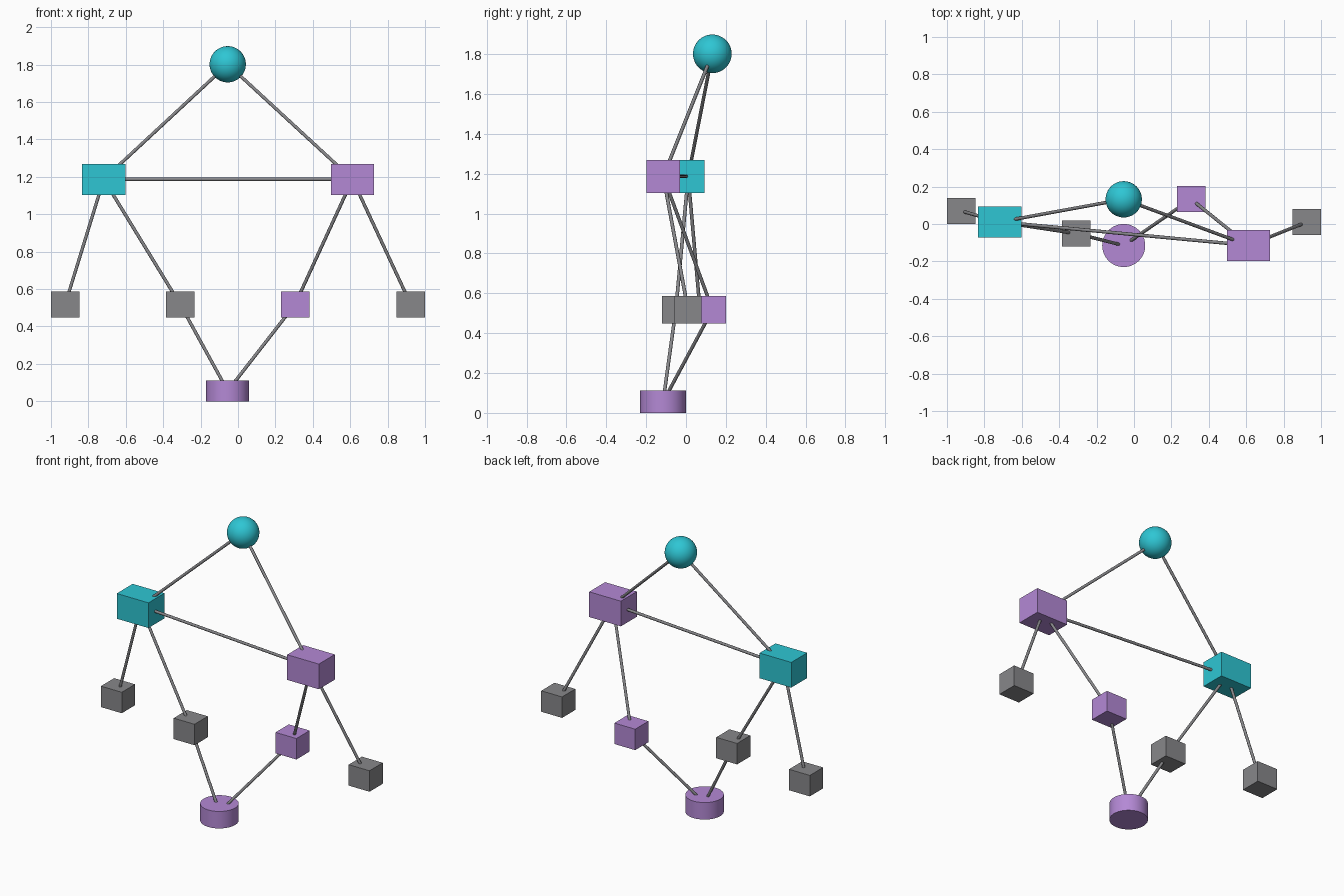
import bpy, math
from mathutils import Vector

if "Cube" in bpy.data.objects:
    bpy.data.objects.remove(bpy.data.objects["Cube"])


def material(name, rgb):
    m = bpy.data.materials.new(name)
    lin = [((c / 255 + 0.055) / 1.055) ** 2.4 for c in rgb]
    m.diffuse_color = (*lin, 1)
    m.use_nodes = True
    m.node_tree.nodes["Principled BSDF"].inputs["Base Color"].default_value = m.diffuse_color
    return m


TEAL = material("teal", (46, 198, 212))
PURPLE = material("purple", (180, 137, 213))
GREY = material("grey", (135, 135, 138))


def finish(name, mat, smooth=False):
    ob = bpy.context.object
    ob.name = name
    ob.data.materials.append(mat)
    if smooth:
        bpy.ops.object.shade_smooth_by_angle(angle=math.radians(40))
    return ob


def box(name, centre, size, mat):
    bpy.ops.mesh.primitive_cube_add(size=1, location=centre)
    bpy.context.object.scale = size
    bpy.ops.object.transform_apply(location=False, rotation=False, scale=True)
    finish(name, mat)


def rod(name, a, b, radius=0.009):
    a, b = Vector(a), Vector(b)
    bpy.ops.mesh.primitive_cylinder_add(vertices=12, radius=radius, depth=(b - a).length,
                                        location=(a + b) / 2)
    ob = finish(name, GREY, True)
    ob.rotation_euler = (b - a).to_track_quat('Z', 'Y').to_euler()


# Node positions
P = {
    "top_ball": (-0.055, 0.132, 1.802),
    "left_hub": (-0.718, 0.011, 1.187),
    "right_hub": (0.612, -0.114, 1.187),
    "outer_left_block": (-0.924, 0.070, 0.518),
    "inner_left_block": (-0.309, -0.051, 0.518),
    "inner_right_block": (0.305, 0.133, 0.518),
    "outer_right_block": (0.924, 0.010, 0.518),
    "base_disc": (-0.055, -0.115, 0.056),
}

# Ball at the top
bpy.ops.mesh.primitive_uv_sphere_add(segments=48, ring_count=24, radius=0.097,
                                     location=P["top_ball"])
finish("top_ball", TEAL, True)

# Two large hubs
HUB = (0.231, 0.166, 0.166)
box("left_hub", P["left_hub"], HUB, TEAL)
box("right_hub", P["right_hub"], HUB, PURPLE)

# Four small blocks
BLOCK = (0.152, 0.138, 0.138)
for name in ("outer_left_block", "inner_left_block", "inner_right_block", "outer_right_block"):
    box(name, P[name], BLOCK, PURPLE if name == "inner_right_block" else GREY)

# Disc at the bottom
bpy.ops.mesh.primitive_cylinder_add(vertices=48, radius=0.115, depth=0.112,
                                    location=P["base_disc"])
finish("base_disc", PURPLE, True)

# Connecting rods, centre to centre
LINKS = [
    ("top_ball", "left_hub"), ("top_ball", "right_hub"), ("left_hub", "right_hub"),
    ("left_hub", "outer_left_block"), ("left_hub", "inner_left_block"),
    ("right_hub", "inner_right_block"), ("right_hub", "outer_right_block"),
    ("inner_left_block", "base_disc"), ("inner_right_block", "base_disc"),
]
for a, b in LINKS:
    rod(f"rod_{a}_to_{b}", P[a], P[b])
